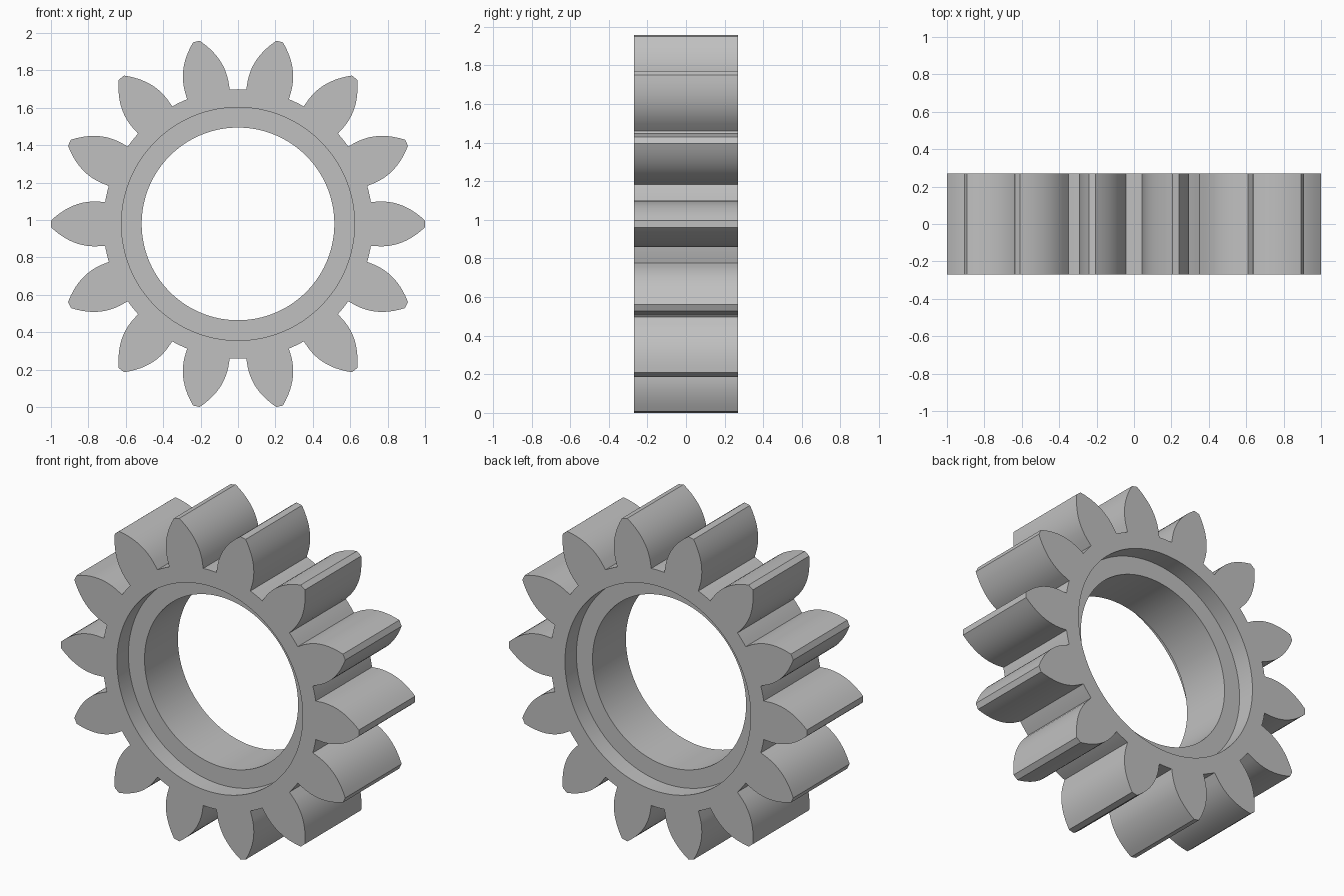
import bpy
import bmesh
from math import atan2, hypot, cos, sin, pi, radians

cube = bpy.data.objects.get("Cube")
if cube:
    bpy.data.objects.remove(cube, do_unlink=True)

TEETH = 14
PITCH = 2 * pi / TEETH
ROOT_R, TIP_R = 0.72, 1.0
TIP_HALF, FLANK_HALF = 0.018, 0.12
BULGE_X = 0.76
RIM_R, BORE_R = 0.623, 0.515
HALF_DEPTH, RECESS = 0.27, 0.11
CENTRE_Z = 0.979
FLANK_STEPS = 10


def tooth_outline():
    """Polar points (angle, radius) of one tooth, centred on angle 0."""
    upper = []
    for i in range(FLANK_STEPS + 1):
        t = i / FLANK_STEPS
        x = BULGE_X + (TIP_R - BULGE_X) * t
        h = FLANK_HALF - (FLANK_HALF - TIP_HALF) * t ** 2.2
        upper.append((atan2(h, x), hypot(x, h)))
    root_angle = radians(9.35)
    upper.insert(0, (root_angle, ROOT_R))
    # extra point in the gap floor keeps the bore round
    upper.insert(0, (root_angle + (PITCH / 2 - root_angle) * 0.5, ROOT_R))
    lower = [(-a, r) for a, r in upper]
    return lower + upper[::-1] + [(PITCH / 2, ROOT_R)]


outline = [(a + k * PITCH, r) for k in range(TEETH) for a, r in tooth_outline()]

# Closed section swept around the axis: (radius or None for the toothed edge, y)
floor_y = HALF_DEPTH - RECESS
section = [(None, -HALF_DEPTH), (RIM_R, -HALF_DEPTH), (RIM_R, -floor_y), (BORE_R, -floor_y),
           (BORE_R, floor_y), (RIM_R, floor_y), (RIM_R, HALF_DEPTH), (None, HALF_DEPTH)]

bm = bmesh.new()
rings = []
for radius, y in section:
    rings.append([bm.verts.new(((radius or r) * cos(a), y, (radius or r) * sin(a) + CENTRE_Z))
                  for a, r in outline])
count = len(outline)
for s, ring in enumerate(rings):
    nxt = rings[(s + 1) % len(rings)]
    for i in range(count):
        j = (i + 1) % count
        bm.faces.new((ring[i], ring[j], nxt[j], nxt[i]))
bmesh.ops.recalc_face_normals(bm, faces=bm.faces)
mesh = bpy.data.meshes.new("gear_wheel")
bm.to_mesh(mesh)
bm.free()

# Plain grey metal
grey = bpy.data.materials.new("grey_metal")
grey.use_nodes = True
colour = (0.53, 0.53, 0.53, 1)
grey.diffuse_color = colour
grey.node_tree.nodes["Principled BSDF"].inputs["Base Color"].default_value = colour
mesh.materials.append(grey)

gear = bpy.data.objects.new("gear_wheel", mesh)
bpy.context.collection.objects.link(gear)
bpy.ops.object.select_all(action="DESELECT")
gear.select_set(True)
bpy.context.view_layer.objects.active = gear
bpy.ops.object.shade_smooth_by_angle(angle=radians(30))
